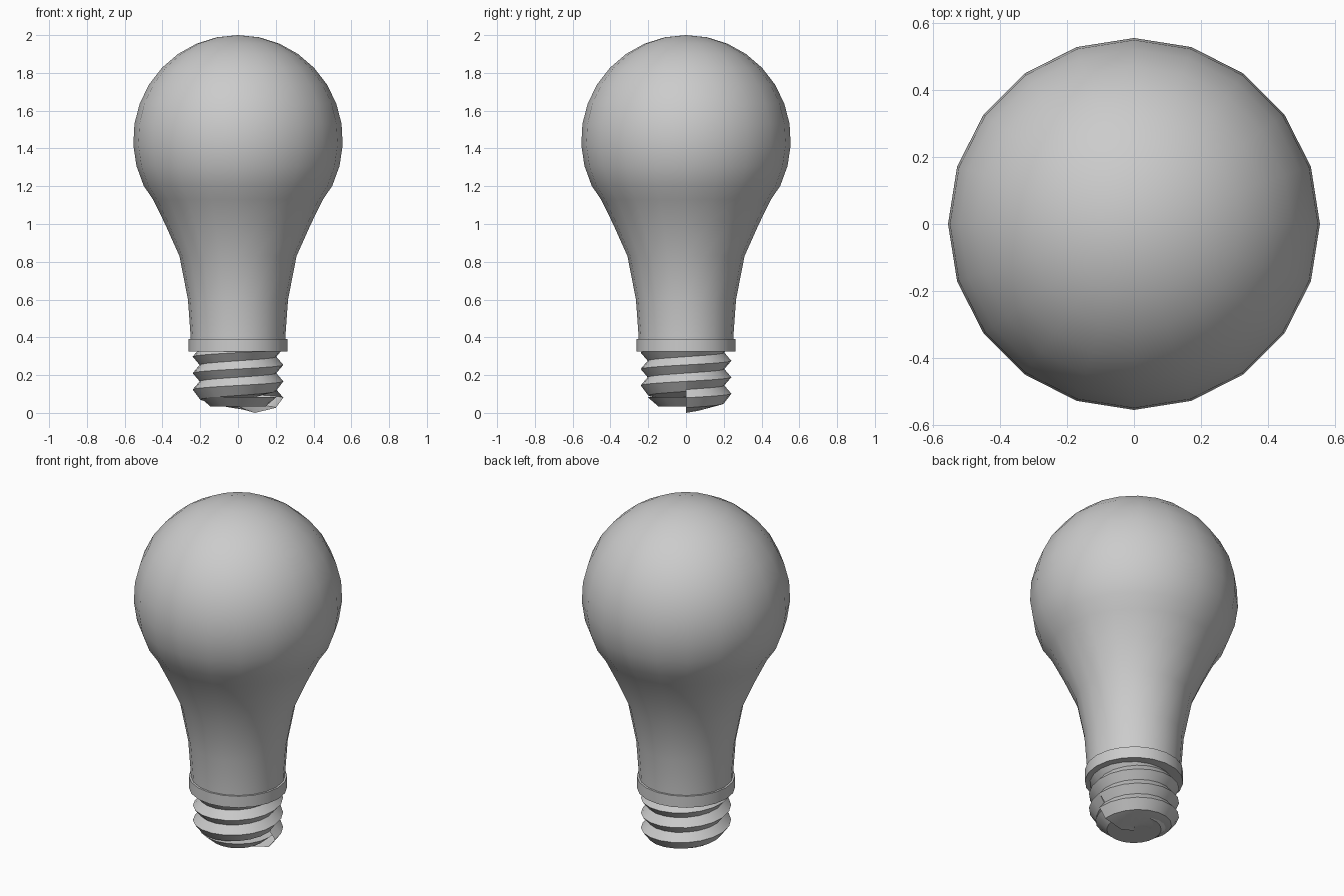
import bpy, math

if "Cube" in bpy.data.objects:
    bpy.data.objects.remove(bpy.data.objects["Cube"])

SIDES = 20
PITCH = 0.087


def revolve(name, profile, rise=0.0):
    """Sweep an (r, z) profile one turn about z, optionally climbing as a helix."""
    verts, faces = [], []
    n = len(profile)
    for i in range(SIDES + 1):
        a = 2 * math.pi * i / SIDES
        for r, z in profile:
            verts.append((r * math.cos(a), r * math.sin(a), z + rise * i / SIDES))
    for i in range(SIDES):
        for j in range(n - 1):
            a, b = i * n + j, (i + 1) * n + j
            faces.append((a, b, b + 1, a + 1))
    mesh = bpy.data.meshes.new(name)
    mesh.from_pydata(verts, [], faces)
    obj = bpy.data.objects.new(name, mesh)
    bpy.context.collection.objects.link(obj)
    bpy.ops.object.select_all(action='DESELECT')
    obj.select_set(True)
    bpy.context.view_layer.objects.active = obj
    # join seams and poles
    bpy.ops.object.mode_set(mode='EDIT')
    bpy.ops.mesh.select_all(action='SELECT')
    bpy.ops.mesh.remove_doubles(threshold=0.0001)
    bpy.ops.object.mode_set(mode='OBJECT')
    bpy.ops.object.shade_smooth_by_angle(angle=math.radians(32))
    return obj


# glass envelope: flared neck running into a round dome
R, CZ = 0.555, 1.445
glass = [(0.25, 0.36), (0.252, 0.42), (0.265, 0.60), (0.31, 0.83),
         (0.386, 1.0), (0.45, 1.13)]
for k in range(11):
    a = math.radians(-26 + 116 * k / 10)
    glass.append((R * math.cos(a) if k < 10 else 0.0, CZ + R * math.sin(a)))
revolve("glass_bulb", glass)

# collar between glass and screw base
revolve("collar", [(0, 0.325), (0.262, 0.325), (0.262, 0.392), (0, 0.392)])

# screw thread: zigzag profile climbing one pitch per turn
thread = [(0.0, 0.025), (0.09, 0.0), (0.20, 0.027)]
for k in range(4):
    z = 0.08 + PITCH * k
    thread.append((0.24, z))
    if k < 3:
        thread.append((0.203, z + PITCH / 2))
revolve("screw_thread", thread, PITCH)

# solid tip inside the bottom of the thread
revolve("base_tip", [(0, 0.033), (0.145, 0.033), (0.205, 0.085), (0, 0.085)])
